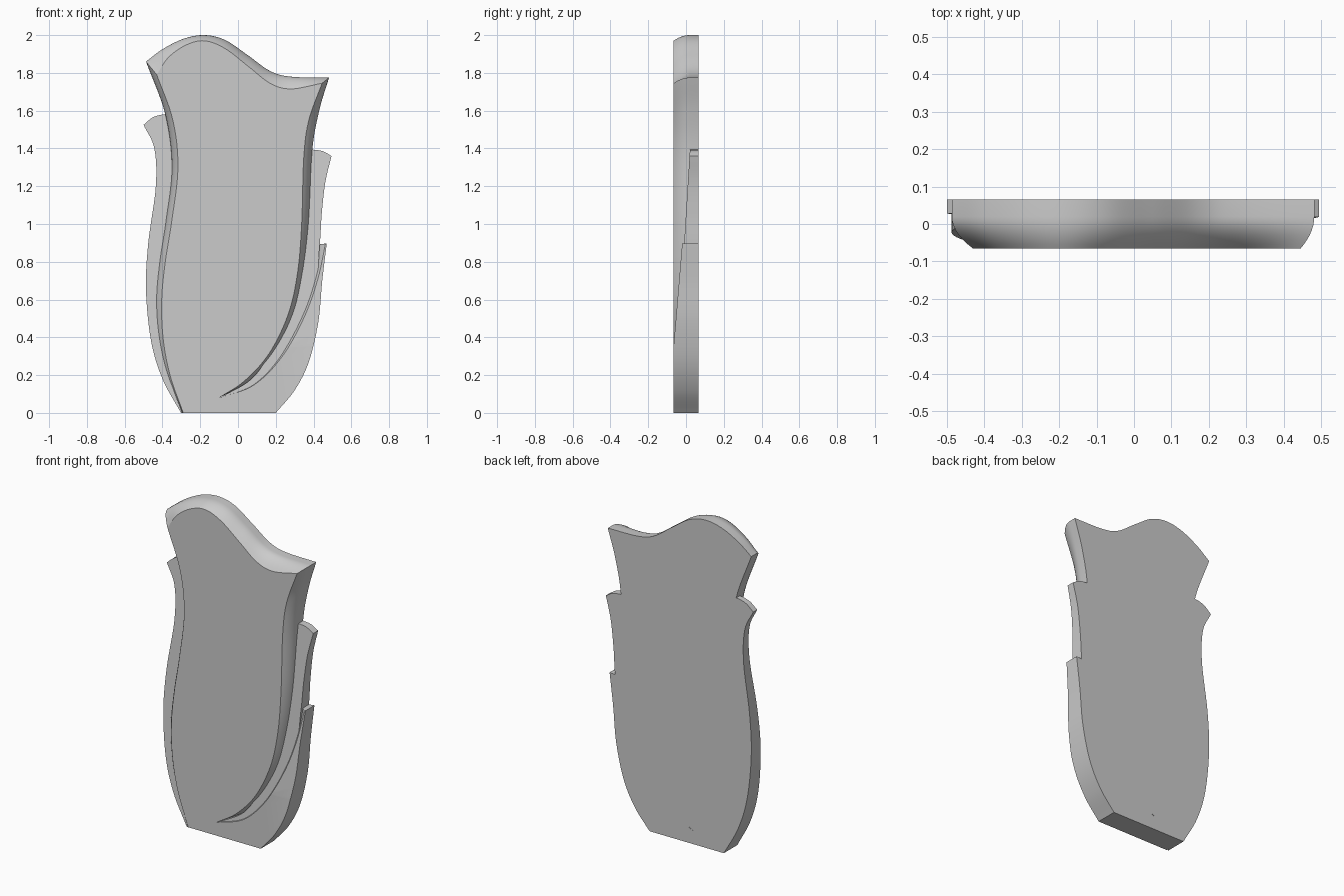
import bpy, bmesh
from mathutils import Vector

if "Cube" in bpy.data.objects:
    bpy.data.objects.remove(bpy.data.objects["Cube"])

D = 0.066  # half thickness of the slab


def smooth_curve(pts, n=8):
    """Catmull-Rom samples through the points, without the last one."""
    if len(pts) == 2:
        return [Vector(pts[0])]
    p = [Vector(q) for q in pts]
    p = [2 * p[0] - p[1]] + p + [2 * p[-1] - p[-2]]
    out = []
    for i in range(1, len(p) - 2):
        a, b, c, d = p[i - 1:i + 3]
        for k in range(n):
            t = k / n
            out.append(0.5 * (2 * b + (c - a) * t + (2 * a - 5 * b + 4 * c - d) * t * t
                              + (3 * b - a - 3 * c + d) * t ** 3))
    return out


def petal(name, sides, front, cuts=()):
    """Loft from the back outline to the front outline with a rounded edge.
    Each side is a list of (x, z, front_x, front_z); front(z) gives the front depth."""
    back_pts, front_pts = [], []
    for side in sides:
        back_pts += smooth_curve([s[:2] for s in side])
        front_pts += smooth_curve([s[2:] if len(s) > 2 else s for s in side])
    bm = bmesh.new()
    rings = []
    levels = [(D, 0.0)] + [(0.02 - (0.02 + D) * k / 7, (k / 7) ** 2) for k in range(8)]
    for y, f in levels:
        rings.append([bm.verts.new((*b.lerp(c, f).to_tuple(), y)) for b, c in zip(back_pts, front_pts)])
    for v in bm.verts:
        x, z, y = v.co
        v.co = (x, y, z)
    n = len(back_pts)
    for r0, r1 in zip(rings, rings[1:]):
        for i in range(n):
            j = (i + 1) % n
            bm.faces.new((r0[i], r0[j], r1[j], r1[i]))
    bm.faces.new(rings[0])
    bm.faces.new(rings[-1])
    for z in cuts:
        bmesh.ops.bisect_plane(bm, geom=bm.verts[:] + bm.edges[:] + bm.faces[:],
                               plane_co=(0, 0, z), plane_no=(0, 0, 1))
    for v in bm.verts:
        v.co.y = D + (v.co.y - D) * (D - front(v.co.z)) / (2 * D)
    bmesh.ops.recalc_face_normals(bm, faces=bm.faces[:])
    me = bpy.data.meshes.new(name)
    bm.to_mesh(me)
    bm.free()
    ob = bpy.data.objects.new(name, me)
    bpy.context.collection.objects.link(ob)
    bpy.ops.object.select_all(action='DESELECT')
    ob.select_set(True)
    bpy.context.view_layer.objects.active = ob
    bpy.ops.object.shade_smooth_by_angle(angle=0.45)


# Large central petal
petal("central_petal", [
    [(-.30, 0, -.29, 0), (-.395, .2, -.36, .2), (-.435, .4, -.397, .4), (-.443, .6, -.404, .6),
     (-.42, .8, -.385, .8), (-.383, 1.02, -.35, 1.02), (-.35, 1.3, -.318, 1.3),
     (-.385, 1.58, -.345, 1.55), (-.487, 1.86, -.43, 1.79)],
    [(-.487, 1.86, -.43, 1.79), (-.40, 1.925, -.37, 1.88), (-.29, 1.98, -.28, 1.945),
     (-.18, 2.0, -.18, 1.97), (-.07, 1.975, -.07, 1.93), (.05, 1.895, .06, 1.83),
     (.17, 1.81, .17, 1.745), (.28, 1.78, .28, 1.715), (.482, 1.775, .445, 1.745)],
    [(.482, 1.775, .445, 1.745), (.43, 1.6, .375, 1.55), (.392, 1.38, .348, 1.35),
     (.375, 1.0, .337, 1.0), (.345, .73, .315, .74), (.295, .5, .265, .52),
     (.19, .3, .165, .315), (.06, .165, .035, .17), (-.10, .08, -.10, .08)],
    [(-.10, .08), (-.10, 0)],
    [(-.10, 0), (-.30, 0, -.29, 0)],
], lambda z: -D)

# Left outer petal
petal("left_petal", [
    [(-.302, 0), (-.40, .18), (-.46, .38), (-.487, .65), (-.475, .9), (-.435, 1.2),
     (-.443, 1.4), (-.50, 1.525)],
    [(-.50, 1.525), (-.45, 1.565), (-.39, 1.58), (-.35, 1.57)],
    [(-.35, 1.57), (-.34, 1.3), (-.37, 1.0), (-.40, .6), (-.36, .2), (-.295, 0)],
    [(-.295, 0), (-.302, 0)],
], lambda z: -D + 0.002 + 0.094 * z / 1.56)

# Right middle petal, its lower part runs under its neighbours as the groove floor
petal("right_middle_petal", [
    [(-.09, .082), (.10, .21), (.25, .5), (.33, .9), (.36, 1.393)],
    [(.36, 1.393), (.40, 1.393), (.45, 1.385), (.495, 1.36)],
    [(.495, 1.36), (.462, 1.22), (.443, 1.05), (.432, .88), (.40, .6), (.27, .32),
     (.11, .155), (-.09, .078)],
    [(-.09, .078), (-.09, .082)],
], lambda z: -D + 0.006 + 0.08 * max(z - .08, 0) / 1.3)

# Right lower petal, flush with the front at the base and leaning back at the tip
petal("right_lower_petal", [
    [(-.10, 0), (-.10, .08)],
    [(-.10, .08, -.10, .08), (.07, .15, .085, .148), (.212, .3, .235, .3),
     (.33, .52, .352, .51), (.395, .72, .423, .71), (.425, .892, .463, .895)],
    [(.425, .892, .463, .895), (.47, .897)],
    [(.47, .897), (.446, .7), (.425, .48), (.375, .27), (.30, .12), (.20, 0)],
    [(.20, 0), (-.10, 0)],
], lambda z: -D + 0.046 * max(z - .35, 0) / .55, cuts=(.35,))
